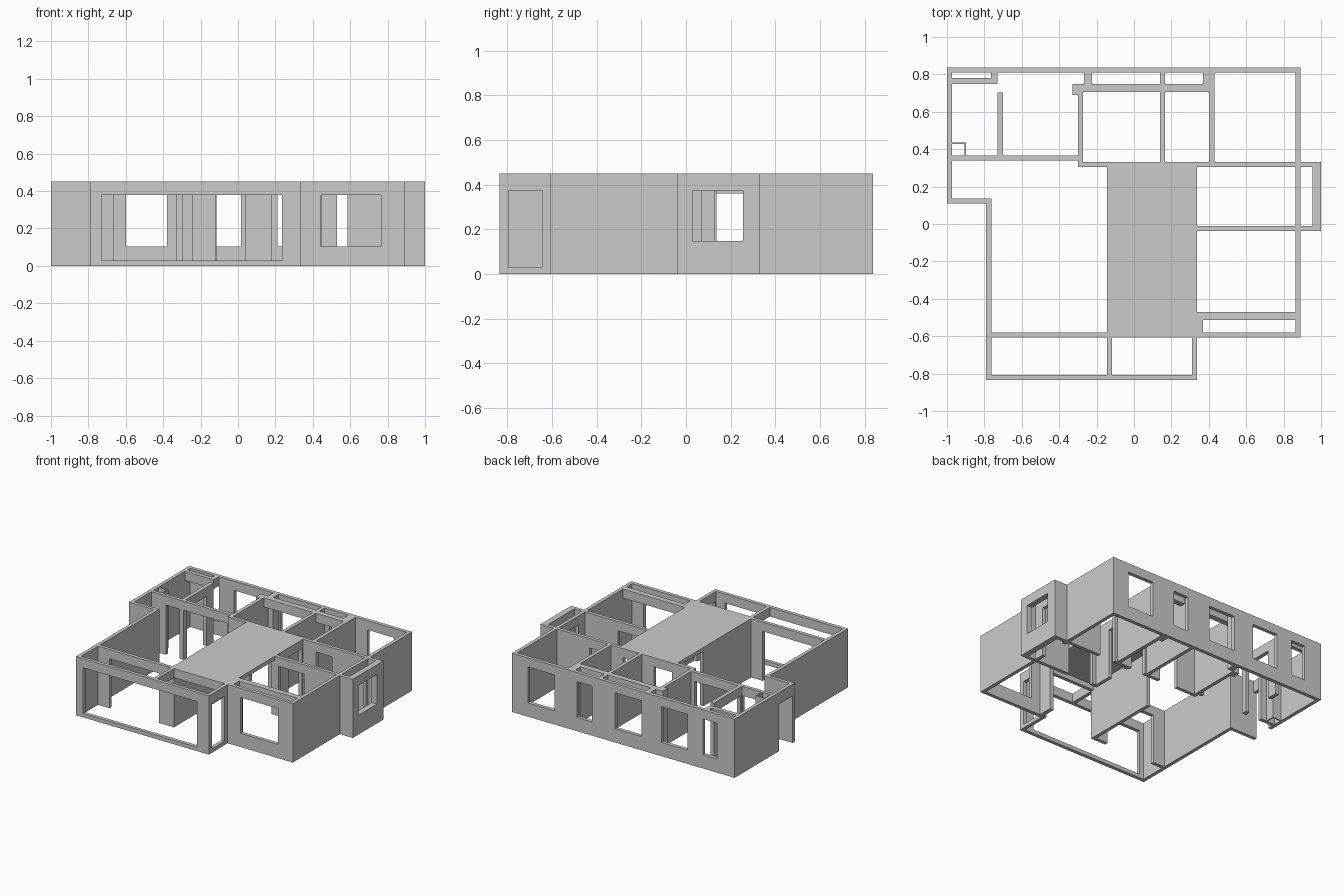
import bpy, bmesh
from mathutils import Matrix

if "Cube" in bpy.data.objects:
    bpy.data.objects.remove(bpy.data.objects["Cube"])

H = 0.45      # wall height
HEAD = 0.38   # underside of lintels and beams
SILL = 0.105  # window sill height


def add_box(bm, x0, x1, y0, y1, z0, z1):
    m = Matrix.Translation(((x0 + x1) / 2, (y0 + y1) / 2, (z0 + z1) / 2))
    m = m @ Matrix.Diagonal((x1 - x0, y1 - y0, z1 - z0, 1))
    bmesh.ops.create_cube(bm, size=1, matrix=m)


def finish(bm, name):
    mesh = bpy.data.meshes.new(name)
    bm.to_mesh(mesh)
    bm.free()
    bpy.context.collection.objects.link(bpy.data.objects.new(name, mesh))


def wall(name, x0, x1, y0, y1, openings=(), z0=0, z1=H):
    """Wall along its longer side; openings are (start, end, sill, head)."""
    bm = bmesh.new()
    along_x = (x1 - x0) > (y1 - y0)
    start, end = (x0, x1) if along_x else (y0, y1)

    def piece(a, b, low, high):
        if b - a > 1e-4 and high - low > 1e-4:
            if along_x:
                add_box(bm, a, b, y0, y1, low, high)
            else:
                add_box(bm, x0, x1, a, b, low, high)

    for a, b, sill, head in sorted(openings):
        piece(start, a, z0, z1)
        piece(a, b, z0, sill)
        piece(a, b, head, z1)
        start = b
    piece(start, end, z0, z1)
    finish(bm, name)


def beam(name, x0, x1, y0, y1):
    wall(name, x0, x1, y0, y1, z0=HEAD)


# Outer walls
back_windows = [(-0.85, -0.73), (-0.60, -0.38), (-0.21, 0.015), (0.21, 0.34), (0.53, 0.755)]
wall("back_wall", -1.0, 0.89, 0.81, 0.838, [(a, b, SILL, HEAD) for a, b in back_windows])
wall("left_wall_back", -1.0, -0.973, 0.11, 0.81, [(0.137, 0.30, 0, 0.36)])
wall("left_step_wall", -0.973, -0.763, 0.11, 0.137)
wall("left_wall_front", -0.79, -0.763, -0.808, 0.11)
wall("balcony_front_wall", -0.79, 0.338, -0.835, -0.808, [(-0.73, 0.235, 0.03, HEAD)])
wall("balcony_side_wall", 0.311, 0.338, -0.808, -0.58, [(-0.795, -0.645, 0.03, 0.375)])
wall("bedroom_front_wall", 0.338, 0.89, -0.607, -0.58, [(0.445, 0.765, SILL, HEAD)])
wall("right_wall", 0.863, 0.89, -0.58, 0.81, [(0.07, 0.28, 0, HEAD)])
wall("bay_outer_wall", 0.955, 1.0, -0.037, 0.332, [(0.03, 0.255, 0.148, 0.375)])
for n, y in (("front", -0.037), ("back", 0.305)):
    wall("bay_side_wall_" + n, 0.89, 0.955, y, y + 0.027)

# Balcony divider and living room walls
wall("balcony_door_wall", -0.763, -0.118, -0.607, -0.58, [(-0.665, -0.245, 0, HEAD)])
beam("balcony_door_beam", -0.118, 0.311, -0.607, -0.58)
beam("balcony_cross_beam", -0.145, -0.118, -0.808, -0.607)
wall("hall_left_wall", -0.145, -0.118, -0.58, 0.0, z1=0.42)
wall("hall_right_wall", 0.311, 0.338, -0.037, 0.305, [(0.13, 0.29, 0, HEAD)], z1=0.42)

# Lowered hall ceiling
wall("hall_ceiling", -0.145, 0.338, -0.58, 0.305, z0=0.42)

# Front bedroom
wall("bedroom_divider_wall", 0.338, 0.863, -0.037, -0.01, [(0.37, 0.585, 0, HEAD)])
wall("bedroom_corner_column", 0.338, 0.37, -0.58, -0.47)
beam("bedroom_front_beam", 0.37, 0.863, -0.513, -0.47)

# Back rooms
wall("back_rooms_wall", -0.30, 0.863, 0.305, 0.332,
     [(-0.115, 0.04, 0, HEAD), (0.18, 0.30, 0, HEAD), (0.45, 0.585, 0, HEAD)])
wall("room_divider_left", -0.30, -0.273, 0.332, 0.69)
wall("room_divider_middle", 0.14, 0.167, 0.332, 0.81)
wall("room_divider_right", 0.402, 0.43, 0.332, 0.81)
wall("beam_column", -0.33, -0.273, 0.69, 0.748)
beam("back_beam_left", -0.273, 0.14, 0.705, 0.748)
beam("back_beam_right", 0.167, 0.402, 0.705, 0.748)
for n, x0, x1 in (("left", -0.268, -0.225), ("right", 0.37, 0.402)):
    wall("window_column_" + n, x0, x1, 0.748, 0.81)

# Kitchen and bathroom
wall("kitchen_wall", -0.973, -0.30, 0.34, 0.367,
     [(-0.85, -0.735, 0, HEAD), (-0.70, -0.33, 0, HEAD)])
wall("bathroom_divider", -0.73, -0.70, 0.367, 0.703, [(0.38, 0.62, 0, HEAD)])
beam("bathroom_beam", -0.973, -0.73, 0.748, 0.78)
beam("bathroom_beam_end", -0.765, -0.73, 0.78, 0.81)

# Thin pipe shaft in the bathroom corner
wall("shaft_side", -0.905, -0.897, 0.367, 0.437)
wall("shaft_back", -0.973, -0.905, 0.429, 0.437)
